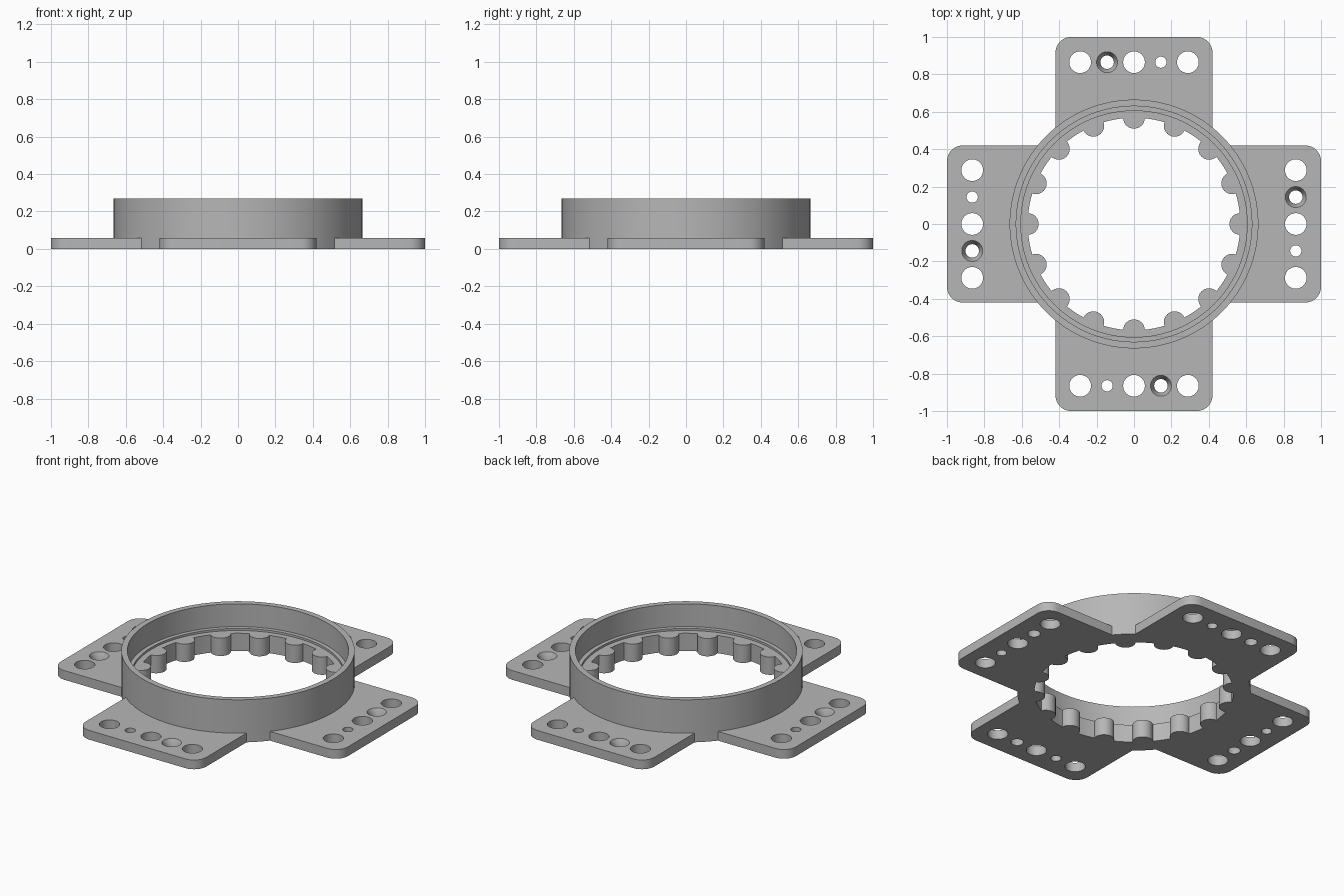
import bpy, bmesh, math
from math import sin, cos, pi
from mathutils import Matrix

if "Cube" in bpy.data.objects:
    bpy.data.objects.remove(bpy.data.objects["Cube"], do_unlink=True)

# Main sizes
PLATE_H, RING_H, LEDGE_H = 0.058, 0.268, 0.112
BORE_R, RING_R = 0.568, 0.665
TOOTH_R, TEETH = 0.058, 16
HALF_W, CORNER, REACH, HOLE_Y = 0.42, 0.085, 1.0, 0.865

grey = bpy.data.materials.new("light_grey")
grey.use_nodes = True
tone = (0.47, 0.47, 0.47, 1)
grey.diffuse_color = tone
grey.node_tree.nodes["Principled BSDF"].inputs["Base Color"].default_value = tone


def arc(cx, cy, r, start, end, steps):
    return [(cx + r * cos(start + (end - start) * i / steps),
             cy + r * sin(start + (end - start) * i / steps)) for i in range(steps + 1)]


def circle(cx, cy, r, n):
    return arc(cx, cy, r, 0, 2 * pi, n)[:-1]


def loft(bm, loops):
    """Skin a stack of (outline, z) sections and cap both ends."""
    rows = [[bm.verts.new((x, y, z)) for x, y in pts] for pts, z in loops]
    n = len(rows[0])
    for low, high in zip(rows, rows[1:]):
        for i in range(n):
            j = (i + 1) % n
            bm.faces.new((low[i], low[j], high[j], high[i]))
    bm.faces.new(rows[0][::-1])
    bm.faces.new(rows[-1])


def finish(name, bm):
    bmesh.ops.recalc_face_normals(bm, faces=bm.faces)
    mesh = bpy.data.meshes.new(name)
    bm.to_mesh(mesh)
    bm.free()
    mesh.materials.append(grey)
    ob = bpy.data.objects.new(name, mesh)
    bpy.context.collection.objects.link(ob)
    return ob


def activate(ob):
    bpy.ops.object.select_all(action='DESELECT')
    ob.select_set(True)
    bpy.context.view_layer.objects.active = ob


def smooth(ob):
    activate(ob)
    bpy.ops.object.shade_smooth_by_angle(angle=math.radians(30))


# Stepped ring, turned from its wall section
section = [(BORE_R, 0), (RING_R, 0), (RING_R, RING_H), (0.63, RING_H),
           (0.63, 0.125), (0.605, 0.125), (0.605, LEDGE_H), (BORE_R, LEDGE_H)]
bm = bmesh.new()
SEG = 128
rows = [[bm.verts.new((r * cos(2 * pi * k / SEG), r * sin(2 * pi * k / SEG), z))
         for r, z in section] for k in range(SEG)]
for k in range(SEG):
    a, b = rows[k], rows[(k + 1) % SEG]
    for i in range(len(section)):
        j = (i + 1) % len(section)
        bm.faces.new((a[i], b[i], b[j], a[j]))
smooth(finish("stepped_ring", bm))

# Rounded teeth round the bore
bm = bmesh.new()
for k in range(TEETH):
    a = 2 * pi * k / TEETH
    outline = arc(BORE_R * cos(a), BORE_R * sin(a), TOOTH_R, a + pi * 0.46, a + pi * 1.54, 20)
    loft(bm, [(outline, 0), (outline, LEDGE_H)])
smooth(finish("bore_teeth", bm))

# Mounting tab blank with rounded outer corners
inset, edge = HALF_W - CORNER, REACH - CORNER
outline = ([(-HALF_W, 0.3), (HALF_W, 0.3)]
           + arc(inset, edge, CORNER, 0, pi / 2, 10)
           + arc(-inset, edge, CORNER, pi / 2, pi, 10))
bm = bmesh.new()
loft(bm, [(outline, 0), (outline, PLATE_H)])
tab = finish("mounting_tab_back", bm)

# Cutter: ring clearance, plain holes and one countersunk hole
bm = bmesh.new()
for x, y, r, n in ((0, 0, RING_R - 0.002, SEG), (-0.288, HOLE_Y, 0.058, 40),
                   (0, HOLE_Y, 0.058, 40), (0.288, HOLE_Y, 0.058, 40),
                   (0.144, HOLE_Y, 0.03, 32)):
    pts = circle(x, y, r, n)
    loft(bm, [(pts, -0.1), (pts, 0.2)])
loft(bm, [(circle(-0.144, HOLE_Y, r, 40), z)
          for r, z in ((0.036, -0.1), (0.036, 0.02), (0.057, 0.06), (0.057, 0.2))])
cutter = finish("tab_hole_cutter", bm)
cutter.hide_render = True

activate(tab)
cut = tab.modifiers.new("holes", 'BOOLEAN')
cut.operation, cut.solver, cut.object = 'DIFFERENCE', 'EXACT', cutter
bpy.ops.object.modifier_apply(modifier=cut.name)
bpy.data.objects.remove(cutter, do_unlink=True)
smooth(tab)

# Repeat the tab on the other three sides
for k, side in enumerate(("right", "front", "left"), 1):
    copy = bpy.data.objects.new("mounting_tab_" + side, tab.data.copy())
    copy.data.transform(Matrix.Rotation(k * pi / 2, 4, 'Z'))
    bpy.context.collection.objects.link(copy)
